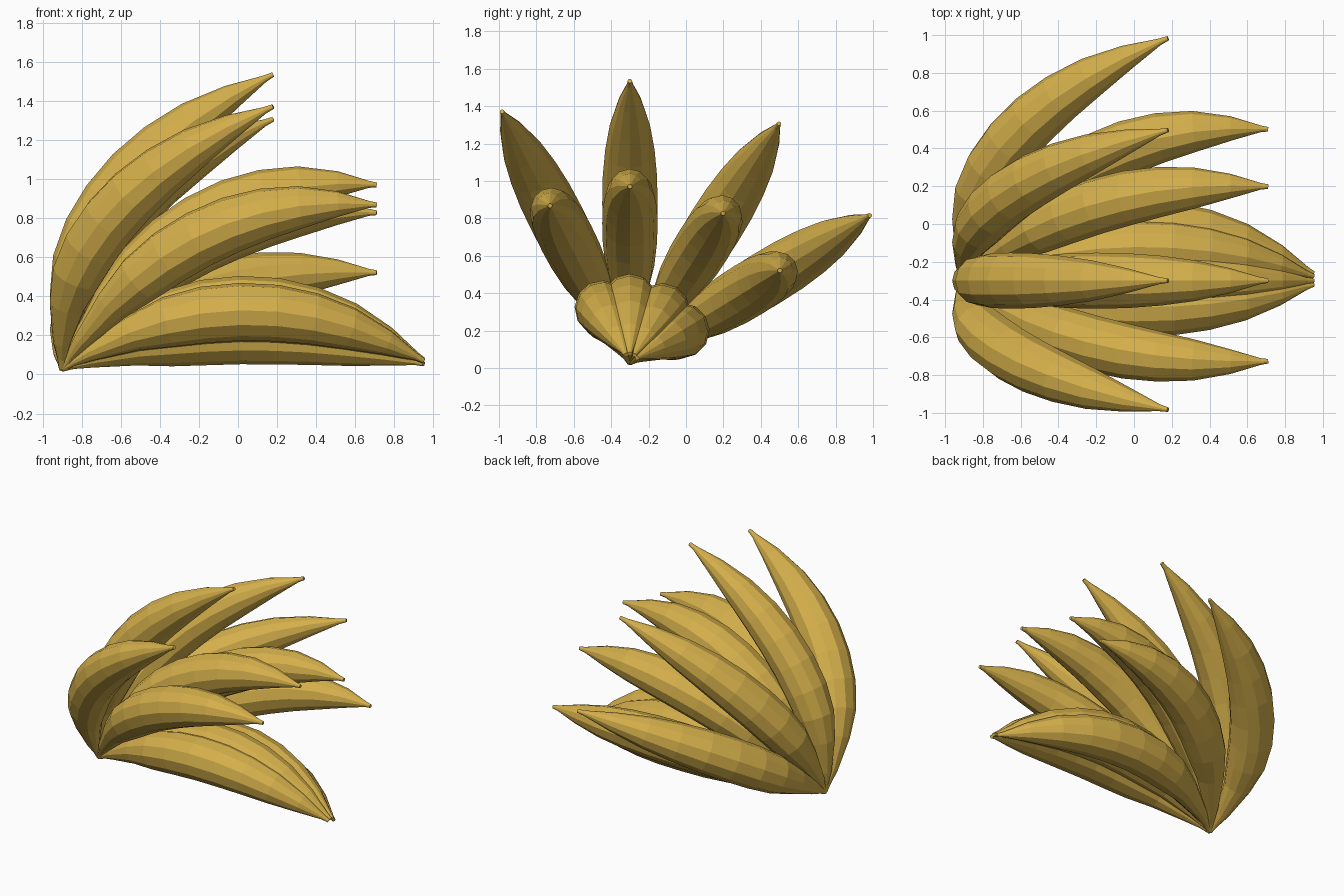
import bpy, bmesh, math
from mathutils import Vector, Matrix

if "Cube" in bpy.data.objects:
    bpy.data.objects.remove(bpy.data.objects["Cube"])

yellow = bpy.data.materials.new("banana yellow")
yellow.diffuse_color = (0.66, 0.43, 0.07, 1)
yellow.use_nodes = True
yellow.node_tree.nodes["Principled BSDF"].inputs["Base Color"].default_value = yellow.diffuse_color

ORIGIN = Vector((-0.9, -0.3, 0.03))      # shared stem point
SIDES = 12
# thickness along each fruit: (position, radius)
PROFILE = [(0, .016), (.03, .022), (.08, .045), (.2, .092), (.3, .13), (.4, .145),
           (.5, .148), (.6, .145), (.7, .132), (.8, .108), (.9, .065), (.98, .018), (1, .012)]
# each tier: bend control point and tip, as (x, distance outward)
TIERS = {
    "lower": ((0.0, 0.63), (0.95, 0.045)),
    "middle": ((-0.30, 1.02), (0.71, 0.94)),
    "upper": ((-0.95, 0.95), (0.18, 1.505)),
}
ANGLES = (-27, 0, 32, 58.5)              # fan of fruits around the x axis


def banana(name, ctrl, tip, angle):
    """Tapered tube swept along a quadratic bend, then fanned about x."""
    start = Vector((-0.9, 0, 0))
    c, e = Vector((ctrl[0], 0, ctrl[1])), Vector((tip[0], 0, tip[1]))
    turn = Matrix.Rotation(math.radians(angle), 3, 'X')
    turn = turn.inverted()               # positive angles lean towards +y
    bm = bmesh.new()
    rings = []
    for t, r in PROFILE:
        p = start * (1 - t) ** 2 + c * (2 * t * (1 - t)) + e * t * t
        tangent = ((c - start) * (1 - t) + (e - c) * t).normalized()
        side = Vector((0, 1, 0))
        out = tangent.cross(side)
        ring = []
        for i in range(SIDES):
            a = 2 * math.pi * i / SIDES
            q = p + (side * math.cos(a) + out * math.sin(a)) * r
            q = turn @ q
            ring.append(bm.verts.new((q.x, q.y + ORIGIN.y, max(0, q.z + ORIGIN.z))))
        rings.append(ring)
    for lo, hi in zip(rings, rings[1:]):
        for i in range(SIDES):
            j = (i + 1) % SIDES
            bm.faces.new((lo[i], lo[j], hi[j], hi[i]))
    bm.faces.new(rings[0])
    bm.faces.new(rings[-1])
    bmesh.ops.recalc_face_normals(bm, faces=bm.faces)
    me = bpy.data.meshes.new(name)
    bm.to_mesh(me)
    bm.free()
    me.materials.append(yellow)
    ob = bpy.data.objects.new(name, me)
    bpy.context.collection.objects.link(ob)


# three tiers of four fruits
for tier, (ctrl, tip) in TIERS.items():
    for n, angle in enumerate(ANGLES, 1):
        banana(f"{tier}_banana_{n}", ctrl, tip, angle)
